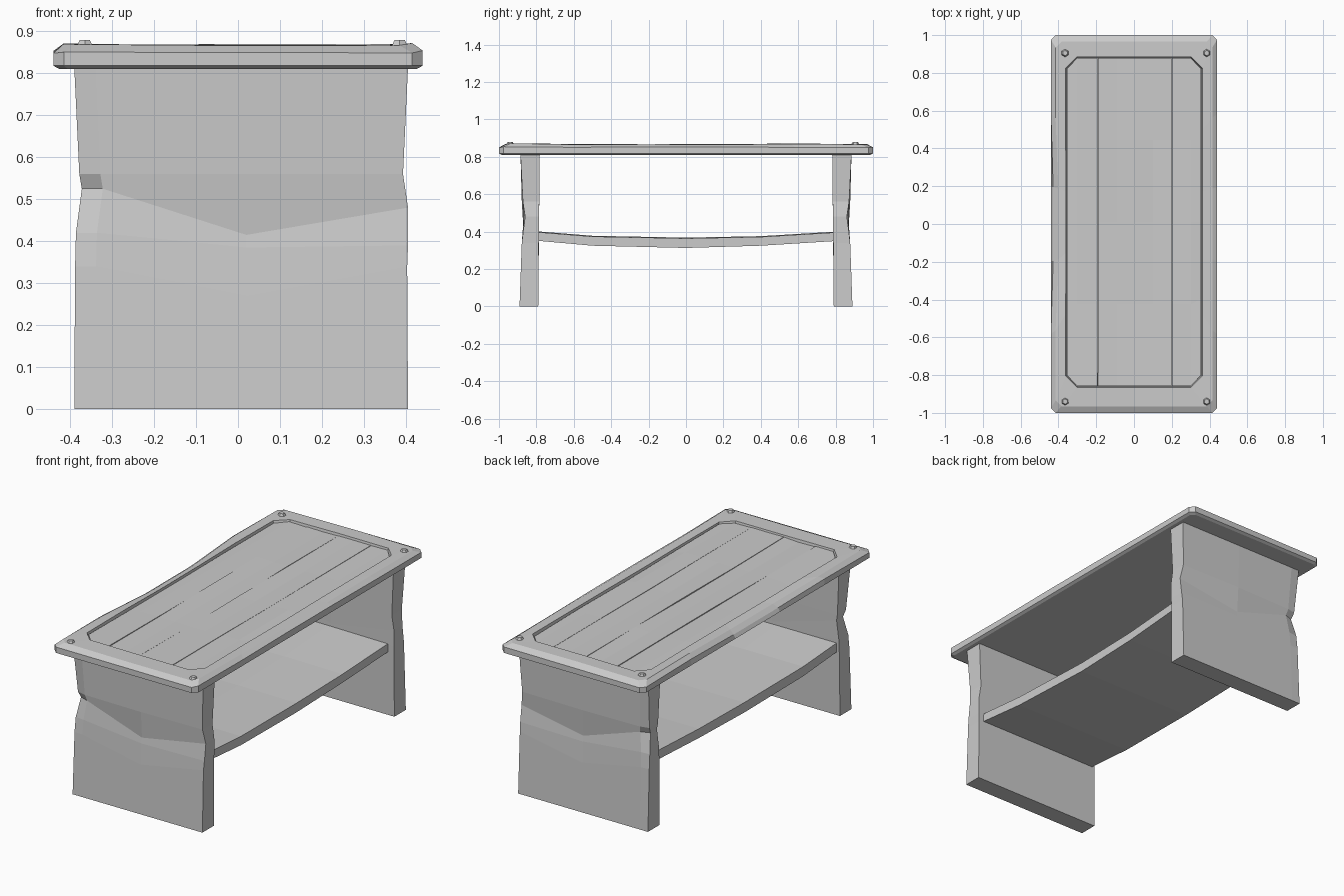
import bpy, bmesh, random
from mathutils import Vector

random.seed(4)
if "Cube" in bpy.data.objects:
    bpy.data.objects.remove(bpy.data.objects["Cube"], do_unlink=True)

GREY = (0.6, 0.6, 0.6, 1)
mat = bpy.data.materials.new("plain grey")
mat.use_nodes = True
mat.diffuse_color = GREY
mat.node_tree.nodes["Principled BSDF"].inputs["Base Color"].default_value = GREY


def finish(bm, name):
    bmesh.ops.recalc_face_normals(bm, faces=bm.faces)
    mesh = bpy.data.meshes.new(name)
    bm.to_mesh(mesh)
    bm.free()
    mesh.materials.append(mat)
    obj = bpy.data.objects.new(name, mesh)
    bpy.context.collection.objects.link(obj)
    return obj


def loft(name, rings):
    """Skin a list of equal closed rings and cap both ends."""
    bm = bmesh.new()
    loops = [[bm.verts.new(p) for p in ring] for ring in rings]
    n = len(loops[0])
    for a, b in zip(loops, loops[1:]):
        for i in range(n):
            j = (i + 1) % n
            bm.faces.new((a[i], a[j], b[j], b[i]))
    bm.faces.new(loops[0])
    bm.faces.new(loops[-1])
    return finish(bm, name)


def table_ring(hx, hy, cut, z, wobble=0, dent=0, yc=0):
    """Cut-corner rectangle with divided sides and optional wear."""
    side = [(hy - cut) * t for t in (-1, -0.6, -0.2, 0.2, 0.6, 1)]
    pts = [(hx, y) for y in side] + [(hx - cut, hy), (0, hy), (cut - hx, hy)]
    pts += [(-x, -y) for x, y in pts]
    ring = []
    for i, (x, y) in enumerate(pts):
        d = dent if i in (11, 12) else 0
        ring.append(Vector((x + d, y + yc, z - d * 0.7 + random.uniform(-wobble, wobble))))
    return ring


# Table top: chipped slab with a raised frame around a recess
loft("table_top", [
    table_ring(0.425, 0.985, 0.02, 0.81),
    table_ring(0.44, 1.0, 0.025, 0.818),
    table_ring(0.44, 1.0, 0.025, 0.85, 0.005, 0.012),
    table_ring(0.415, 0.965, 0.03, 0.868, 0.004, 0.014),
    table_ring(0.362, 0.875, 0.06, 0.868, 0.002, 0.002, 0.01),
    table_ring(0.358, 0.871, 0.06, 0.846, yc=0.01),
])

# Boards set into the recess, outer ones with cut corners
columns = [(-0.355, -0.302, -0.192), (-0.19, -0.09, -0.001),
           (0.001, 0.1, 0.199), (0.201, 0.302, 0.355)]
for k, xs in enumerate(columns):
    bm = bmesh.new()
    grid = []
    for x in xs:
        hy = 0.868 if abs(x) < 0.31 else 0.81
        grid.append([bm.verts.new((x, hy * t + 0.01, 0.858 + random.uniform(-0.003, 0.003)))
                     for t in (-1, -0.5, 0, 0.5, 1)])
    for a, b in zip(grid, grid[1:]):
        for i in range(4):
            bm.faces.new((a[i], b[i], b[i + 1], a[i + 1]))
    board = finish(bm, f"top_board_{k + 1}")
    solid = board.modifiers.new("thickness", "SOLIDIFY")
    solid.thickness = 0.01
    solid.offset = -1

# Corner studs
for i, (x, y) in enumerate([(-0.365, -0.94), (0.385, -0.94), (-0.365, 0.905), (0.385, 0.905)]):
    bm = bmesh.new()
    bmesh.ops.create_cone(bm, cap_ends=True, segments=6, radius1=0.027, radius2=0.014, depth=0.025)
    bmesh.ops.translate(bm, verts=bm.verts, vec=(x, y, 0.867))
    finish(bm, f"corner_stud_{i + 1}")

# Leg rows: heights at left, middle and right, outer depth, chip on each edge
ROWS = [
    ((0, 0, 0), 0.89, 0, 0),
    ((0.34, 0.27, 0.34), 0.878, 0.002, 0.002),
    ((0.42, 0.385, 0.39), 0.872, 0.004, 0),
    ((0.525, 0.415, 0.48), 0.86, 0.018, 0),
    ((0.56, 0.56, 0.56), 0.872, 0.012, 0.012),
    ((0.815, 0.815, 0.815), 0.885, 0, 0),
]


def slab_leg(name, sign):
    rings = []
    for (zl, zm, zr), depth, chip_l, chip_r in ROWS:
        xl, xr = -0.39 + chip_l, 0.405 - chip_r
        inner = 0.79 - 0.01 * zm
        outline = [(xl, inner, zl), (xl, depth - chip_l, zl),
                   (xl + 0.05, depth, zl), (0.02, depth + chip_l * 0.5, zm),
                   (xr, depth, zr), (xr, inner, zr), (0.02, inner, zm)]
        rings.append([Vector((x, y * sign, z)) for x, y, z in outline])
    return loft(name, rings)


slab_leg("front_leg", -1)
slab_leg("back_leg", 1)

# Sagging shelf between the legs
rings = []
for y, low, high in [(-0.8, 0.352, 0.402), (-0.5, 0.325, 0.378), (0, 0.313, 0.368),
                     (0.4, 0.325, 0.376), (0.8, 0.35, 0.4)]:
    w = 0.365 + random.uniform(-0.008, 0.008)
    rings.append([Vector(p) for p in
                  [(-w, y, low), (w, y, low), (w, y, high - 0.004), (0, y, high), (-w, y, high)]])
loft("shelf", rings)
